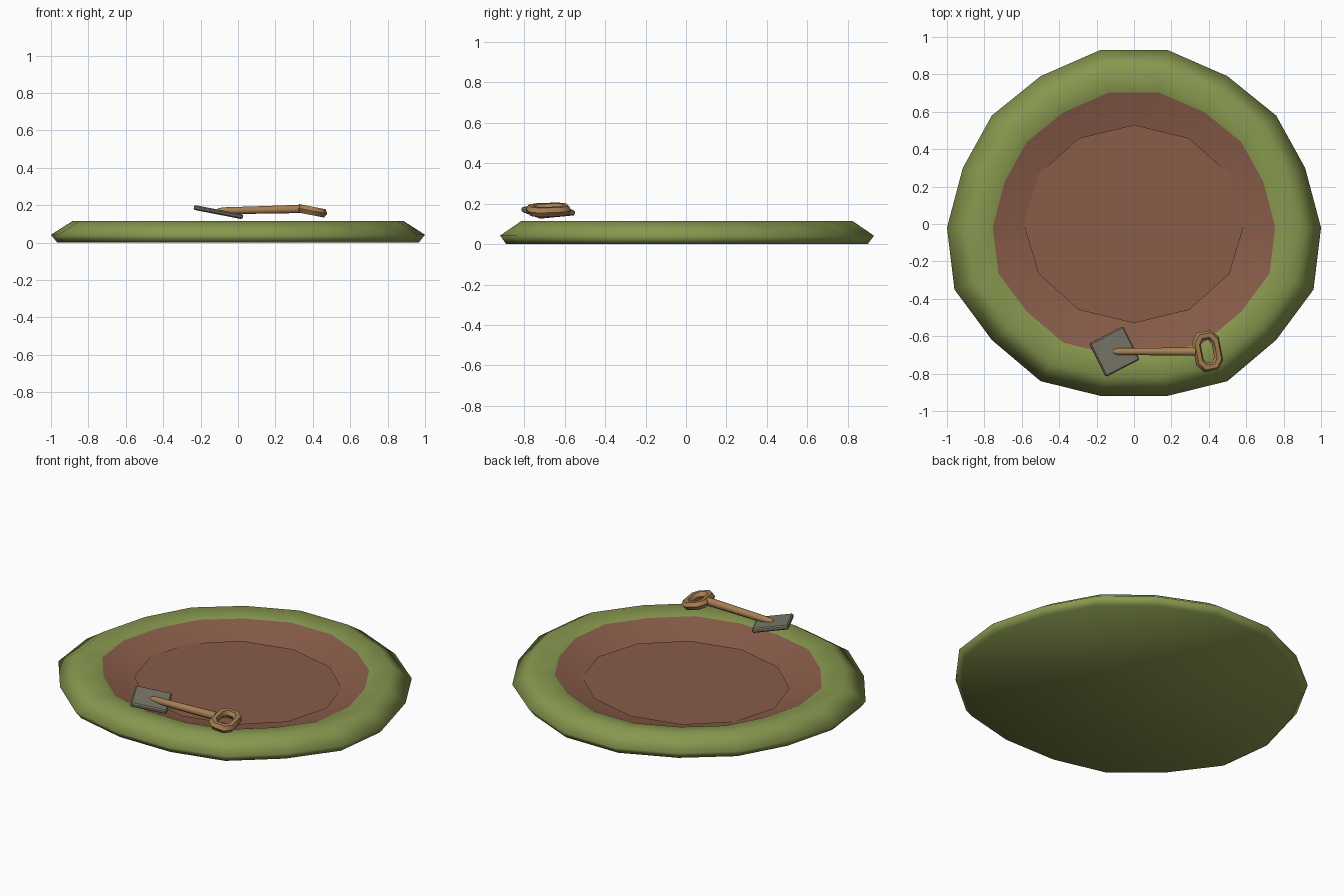
import bpy, bmesh
from math import sin, cos, pi, radians
from mathutils import Vector, Matrix

cube = bpy.data.objects.get("Cube")
if cube:
    bpy.data.objects.remove(cube)


def material(name, rgb):
    m = bpy.data.materials.new(name)
    m.use_nodes = True
    m.diffuse_color = (*rgb, 1)
    bsdf = m.node_tree.nodes["Principled BSDF"]
    bsdf.inputs["Base Color"].default_value = (*rgb, 1)
    bsdf.inputs["Roughness"].default_value = 0.9
    return m


grass = material("grass green", (0.245, 0.313, 0.078))
soil = material("soil brown", (0.25, 0.108, 0.067))
wood = material("handle wood", (0.38, 0.21, 0.085))
metal = material("blade grey", (0.2, 0.19, 0.145))


def finish(bm, name, mats, smooth=None):
    bmesh.ops.recalc_face_normals(bm, faces=bm.faces)
    me = bpy.data.meshes.new(name)
    bm.to_mesh(me)
    bm.free()
    for m in mats:
        me.materials.append(m)
    ob = bpy.data.objects.new(name, me)
    bpy.context.collection.objects.link(ob)
    if smooth:
        bpy.ops.object.select_all(action='DESELECT')
        ob.select_set(True)
        bpy.context.view_layer.objects.active = ob
        bpy.ops.object.shade_smooth_by_angle(angle=radians(smooth))
    return ob


def loft(rings, closed=False, soil_from=None):
    """Skin a list of rings; either cap the ends or join them in a loop."""
    bm = bmesh.new()
    loops = [[bm.verts.new(p) for p in r] for r in rings]
    n = len(loops[0])
    pairs = list(zip(loops, loops[1:]))
    if closed:
        pairs.append((loops[-1], loops[0]))
    for k, (a, b) in enumerate(pairs):
        for i in range(n):
            j = (i + 1) % n
            f = bm.faces.new((a[i], a[j], b[j], b[i]))
            f.material_index = int(soil_from is not None and k >= soil_from)
    if not closed:
        bm.faces.new(loops[0])
        bm.faces.new(loops[-1]).material_index = int(soil_from is not None)
    return bm


# Raised grassy rim around the soil bowl
half = [(.18, .93), (.5, .79), (.76, .58), (.915, .3), (1, -.02),
        (.96, -.35), (.76, -.62), (.5, -.84), (.175, -.92)]
outline = half + [(-x, y) for x, y in reversed(half)]
profile = [(.967, 0), (1, .042), (.885, .115), (.755, .095), (.56, .015)]
bm = loft([[(x * s, y * s, z) for x, y in outline] for s, z in profile], soil_from=3)
finish(bm, "planting_bed", [grass, soil], smooth=180)

# Flat twelve sided floor of the bowl
bm = bmesh.new()
bmesh.ops.create_circle(bm, cap_ends=True, segments=12, radius=1,
                        matrix=Matrix.Translation((0, 0, .034)) @ Matrix.Diagonal((.59, .53, 1, 1)))
finish(bm, "soil_floor", [soil])

# Shovel blade: thin bevelled plate resting at a slant
bm = bmesh.new()
bmesh.ops.create_cube(bm, size=1, matrix=Matrix.Diagonal((.205, .2, .026, 1)))
bmesh.ops.bevel(bm, geom=bm.edges[:], offset=.007, segments=1, affect='EDGES')
blade = finish(bm, "shovel_blade", [metal])
blade.matrix_world = (Matrix.Translation((-.105, -.682, .163)) @ Matrix.Rotation(radians(11), 4, 'Y')
                      @ Matrix.Rotation(radians(27), 4, 'Z'))

# Shovel shaft: tapered octagonal rod
stations = [(-.11, .17, .012), (-.085, .17, .02), (.05, .173, .021), (.33, .18, .024)]
rings = [[(x, -.682 + r * cos(i * pi / 4 + pi / 8), z + r * sin(i * pi / 4 + pi / 8))
          for i in range(8)] for x, z, r in stations]
finish(loft(rings), "shovel_shaft", [wood], smooth=50)

# Shovel grip: closed loop of tube with clipped corners
quarter = [(.052, .05), (.026, .084)]
path = quarter + [(-x, y) for x, y in reversed(quarter)]
path += [(-x, -y) for x, y in path]
rings = []
for i, p in enumerate(path):
    p = Vector((*p, 0))
    out = Vector((p.x / .052, p.y / .084, 0)).normalized()
    rings.append([p + .026 * (out * cos(a * pi / 3) + Vector((0, 0, sin(a * pi / 3))))
                  for a in range(6)])
grip = finish(loft(rings, closed=True), "shovel_grip", [wood], smooth=50)
grip.matrix_world = (Matrix.Translation((.393, -.68, .17)) @ Matrix.Rotation(radians(11), 4, 'Y')
                     @ Matrix.Rotation(radians(11), 4, 'Z'))
